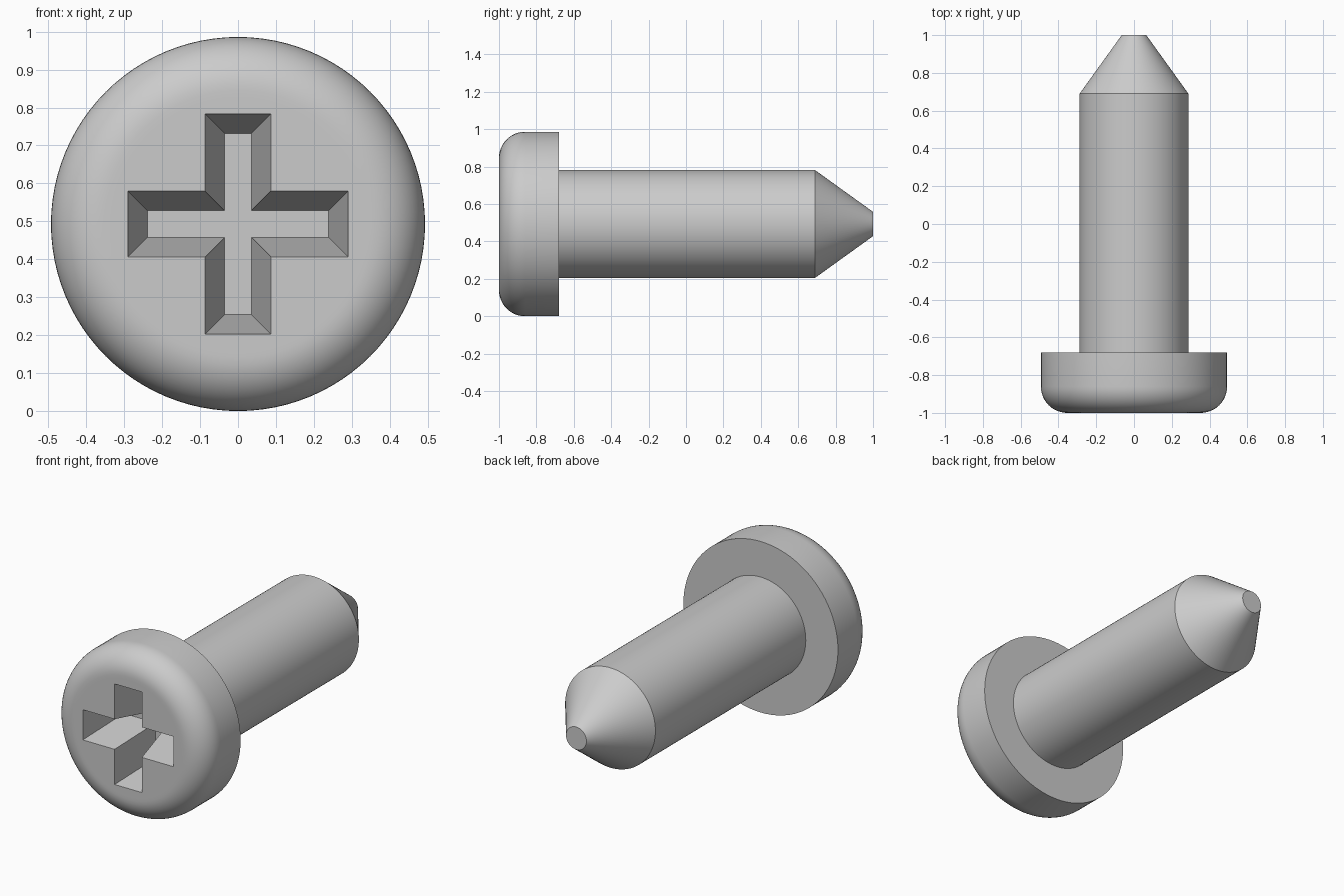
import bpy, bmesh, math
from mathutils import Vector

cube = bpy.data.objects.get("Cube")
if cube:
    bpy.data.objects.remove(cube, do_unlink=True)

HEAD_R = 0.493      # also the height of the axis
SHANK_R = 0.288
FILLET = 0.14
AXIS = Vector((0, 0, HEAD_R))

steel = bpy.data.materials.new("grey_metal")
steel.use_nodes = True
steel.diffuse_color = (0.6, 0.6, 0.6, 1)
steel.node_tree.nodes["Principled BSDF"].inputs["Base Color"].default_value = (0.6, 0.6, 0.6, 1)


def add_object(name, bm):
    bmesh.ops.recalc_face_normals(bm, faces=bm.faces)
    mesh = bpy.data.meshes.new(name)
    bm.to_mesh(mesh)
    bm.free()
    mesh.materials.append(steel)
    obj = bpy.data.objects.new(name, mesh)
    bpy.context.collection.objects.link(obj)
    return obj


def revolve(name, profile, steps=96):
    """Turn (radius, y) points around the long axis."""
    bm = bmesh.new()
    verts = [bm.verts.new(AXIS + Vector((r, y, 0))) for r, y in profile]
    edges = [bm.edges.new(pair) for pair in zip(verts, verts[1:])]
    bmesh.ops.spin(bm, geom=verts + edges, cent=AXIS, axis=(0, 1, 0),
                   angle=math.tau, steps=steps)
    bmesh.ops.remove_doubles(bm, verts=bm.verts, dist=1e-5)
    return add_object(name, bm)


def cross_ring(bm, length, width, y):
    """Twelve-cornered cross outline in a plane facing the front."""
    ring = []
    for i in range(4):
        turn = i * math.pi / 2
        for u, v in ((length, -width), (length, width), (width, width)):
            x = u * math.cos(turn) - v * math.sin(turn)
            z = u * math.sin(turn) + v * math.cos(turn)
            ring.append(bm.verts.new(AXIS + Vector((x, y, z))))
    return ring


# Head: flat front, rounded rim, flat back
arc = [(HEAD_R - FILLET + FILLET * math.sin(a), -1 + FILLET - FILLET * math.cos(a))
       for a in (i * math.pi / 24 for i in range(13))]
head = revolve("head", [(0, -1), (0.335, -1)] + arc + [(HEAD_R, -0.68), (0, -0.68)])

# Drive socket: tapered cross cut into the front of the head
DEPTH, TAPER, EXTRA = 0.3, 0.052, 0.05
flare = TAPER * EXTRA / DEPTH
bm = bmesh.new()
outer = cross_ring(bm, 0.29 + flare, 0.087 + flare, -1 - EXTRA)
inner = cross_ring(bm, 0.29 - TAPER, 0.087 - TAPER, -1 + DEPTH)
bm.faces.new(outer)
bm.faces.new(inner)
for i in range(12):
    j = (i + 1) % 12
    bm.faces.new((outer[i], outer[j], inner[j], inner[i]))
cutter = add_object("socket_cutter", bm)
cutter.hide_render = True

cut = head.modifiers.new("socket", 'BOOLEAN')
cut.operation = 'DIFFERENCE'
cut.solver = 'EXACT'
cut.object = cutter
bpy.context.view_layer.objects.active = head
bpy.ops.object.modifier_apply(modifier=cut.name)
bpy.data.objects.remove(cutter, do_unlink=True)

# Shank: plain cylinder with a blunt conical tip
shank = revolve("shank", [(SHANK_R, -0.68), (SHANK_R, 0.69), (0.065, 1), (0, 1)])

# Smooth shading with crisp edges
bpy.ops.object.select_all(action='DESELECT')
for obj in (head, shank):
    obj.select_set(True)
bpy.context.view_layer.objects.active = head
bpy.ops.object.shade_smooth_by_angle(angle=math.radians(30))
